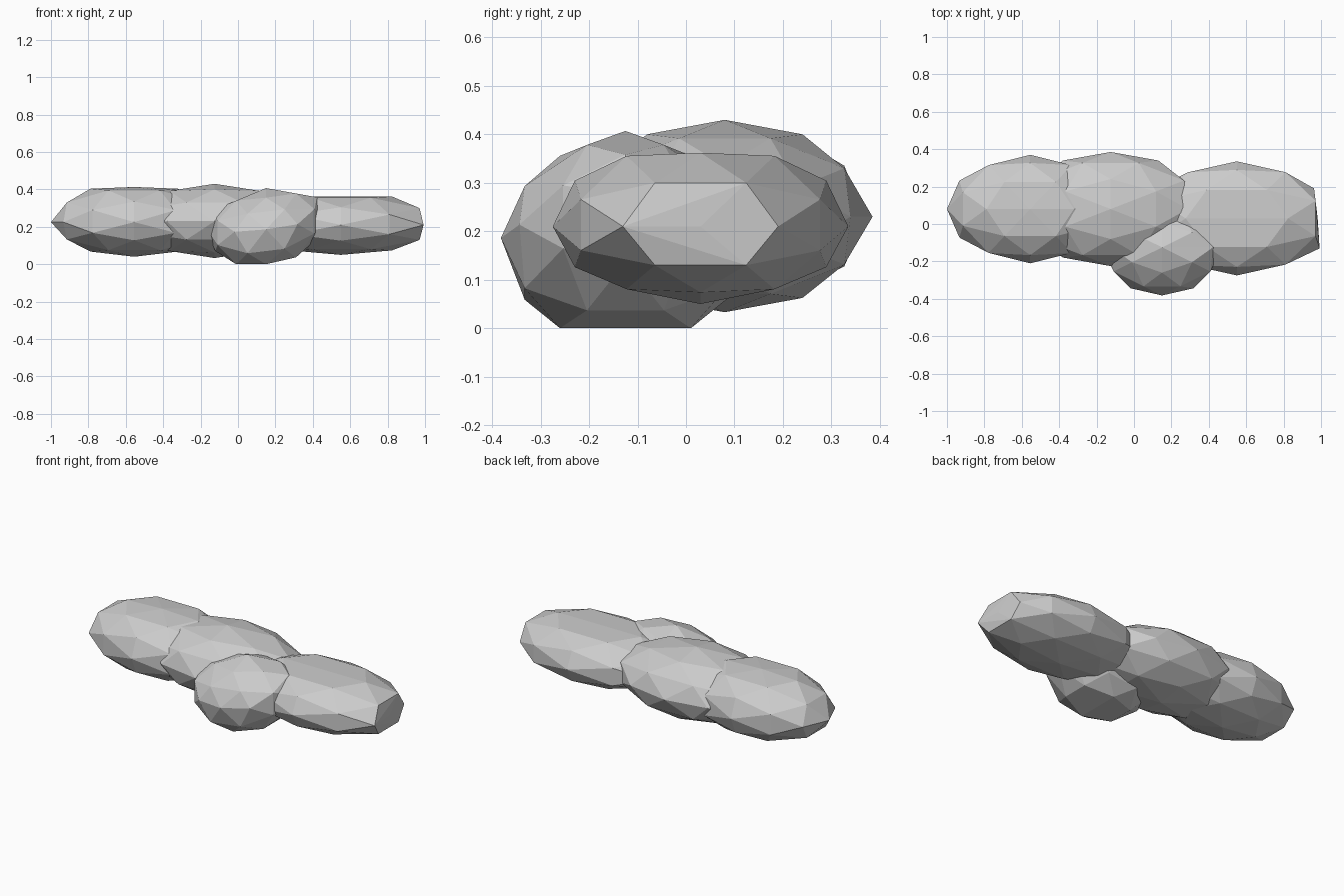
import bpy
import bmesh
from itertools import combinations, product
from mathutils import Vector

cube = bpy.data.objects.get("Cube")
if cube:
    bpy.data.objects.remove(cube, do_unlink=True)

# One pale stone material
stone = bpy.data.materials.new("pale_grey")
stone.use_nodes = True
grey = (0.6, 0.6, 0.6, 1)
stone.diffuse_color = grey
bsdf = stone.node_tree.nodes["Principled BSDF"]
bsdf.inputs["Base Color"].default_value = grey
bsdf.inputs["Roughness"].default_value = 0.9


def ball_points(swapped):
    """Corners and edge midpoints of an icosahedron, pushed onto a unit sphere."""
    t = (1 + 5 ** 0.5) / 2
    corners = []
    for a, b in product((-1, 1), (-t, t)):
        if swapped:
            a, b = b, a
        corners += [Vector((a, b, 0)), Vector((0, a, b)), Vector((b, 0, a))]
    mids = [p + q for p, q in combinations(corners, 2) if (p - q).length < 2.1]
    return [p.normalized() for p in corners + mids]


def lump(name, centre, size, depth, height, roll=0, droop=0, low=-1, high=1,
         end=None, swapped=False):
    """Faceted boulder: depth below and height above its centre, low and high
    flatten it, roll and droop tip it sideways and lower its front and back."""
    bm = bmesh.new()
    for p in ball_points(swapped):
        x, y = p.x * size[0], p.y * size[1]
        z = p.z * (height if p.z > 0 else depth) + roll * x - droop * abs(y)
        z = max(low, min(high, z))
        if end:
            x = min(x, end[0] + end[1] * y)
        bm.verts.new(Vector(centre) + Vector((x, y, z)))
    bmesh.ops.convex_hull(bm, input=bm.verts[:])
    loose = [v for v in bm.verts if not v.link_faces]
    bmesh.ops.delete(bm, geom=loose, context="VERTS")
    bmesh.ops.recalc_face_normals(bm, faces=bm.faces[:])
    mesh = bpy.data.meshes.new(name)
    bm.to_mesh(mesh)
    bm.free()
    mesh.materials.append(stone)
    obj = bpy.data.objects.new(name, mesh)
    bpy.context.collection.objects.link(obj)


# Four overlapping lumps
lump("right_lump", (-0.555, 0.08, 0.225), (0.445, 0.29), 0.185, 0.21,
     high=0.188, swapped=True)
lump("middle_lump", (-0.125, 0.08, 0.23), (0.485, 0.305), 0.197, 0.2)
lump("front_lump", (0.15, -0.125, 0.235), (0.32, 0.257), 0.25, 0.172,
     roll=0.12, droop=0.19, low=-0.235)
lump("left_lump", (0.55, 0.03, 0.21), (0.52, 0.305), 0.16, 0.18,
     high=0.152, end=(0.432, -0.12), swapped=True)
